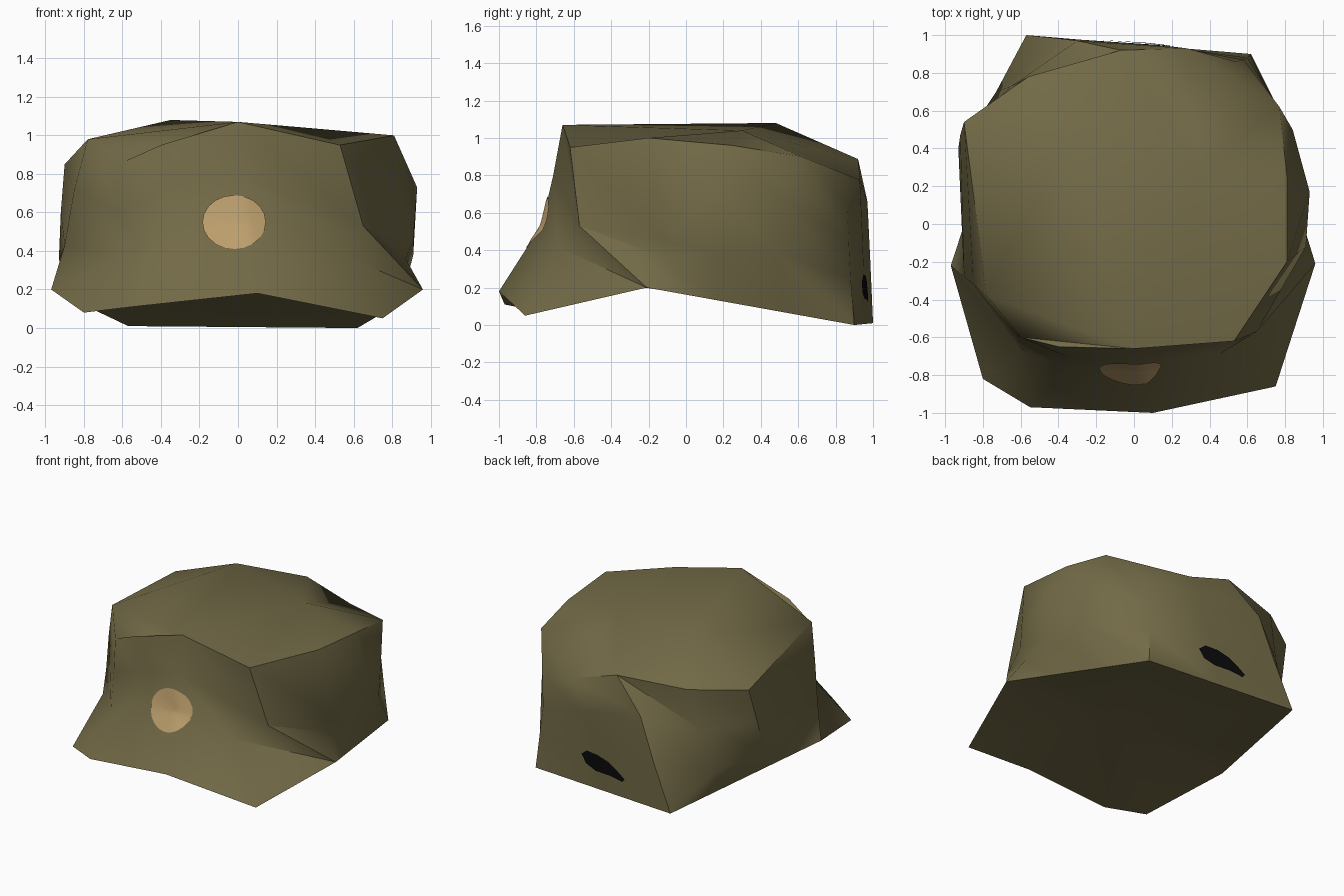
import bpy, bmesh, math
from mathutils import Vector
from mathutils.bvhtree import BVHTree

if "Cube" in bpy.data.objects:
    bpy.data.objects.remove(bpy.data.objects["Cube"])


def material(name, rgb):
    m = bpy.data.materials.new(name)
    m.diffuse_color = (*rgb, 1)
    m.use_nodes = True
    m.node_tree.nodes["Principled BSDF"].inputs["Base Color"].default_value = m.diffuse_color
    return m


OLIVE = material("olive cloth", (0.168, 0.143, 0.062))
TAN = material("tan badge", (0.50, 0.34, 0.15))
BLACK = material("black gap", (0.003, 0.003, 0.003))


def finish(bm, name, mat, angle):
    bmesh.ops.recalc_face_normals(bm, faces=bm.faces)
    mesh = bpy.data.meshes.new(name)
    bm.to_mesh(mesh)
    mesh.materials.append(mat)
    ob = bpy.data.objects.new(name, mesh)
    bpy.context.collection.objects.link(ob)
    bpy.ops.object.select_all(action='DESELECT')
    ob.select_set(True)
    bpy.context.view_layer.objects.active = ob
    bpy.ops.object.shade_smooth_by_angle(angle=math.radians(angle))


def split(a, b, parts):
    """Points strictly between two hem corners."""
    a, b = Vector(a), Vector(b)
    return [a.lerp(b, k / parts) for k in range(1, parts)]


# Hem, counter-clockwise from the front tip of the brim
side_r, back_r = (0.96, -0.21, 0.20), (0.62, 0.90, 0.00)
back_l, side_l = (-0.57, 1.00, 0.01), (-0.97, -0.22, 0.20)
hem = [(0.10, -1.00, 0.18), (0.75, -0.86, 0.05), side_r, *split(side_r, back_r, 3),
       back_r, *split(back_r, back_l, 2), back_l, *split(back_l, side_l, 3),
       side_l, (-0.80, -0.82, 0.08), (-0.55, -0.97, 0.11)]
# Top of the brim, running into the lower side
waist = [(0.05, -0.77, 0.54), (0.45, -0.69, 0.42), (0.87, -0.12, 0.36), (0.91, 0.17, 0.38),
         (0.82, 0.50, 0.38), (0.60, 0.88, 0.25), (0.10, 0.95, 0.30), (-0.42, 0.985, 0.35),
         (-0.73, 0.70, 0.25), (-0.93, 0.40, 0.355), (-0.90, -0.28, 0.43), (-0.58, -0.68, 0.38),
         (-0.30, -0.76, 0.52)]
# Widest part of the crown wall
bulge = [(0.00, -0.71, 0.80), (0.65, -0.57, 0.53), (0.91, -0.12, 0.45), (0.93, 0.17, 0.73),
         (0.84, 0.50, 0.68), (0.58, 0.87, 0.45), (0.20, 0.94, 0.55), (-0.30, 0.97, 0.66),
         (-0.65, 0.73, 0.55), (-0.92, 0.47, 0.60), (-0.85, -0.32, 0.72), (-0.62, -0.59, 0.60),
         (-0.36, -0.70, 0.72)]
# Upper rim
rim = [(0.00, -0.66, 1.07), (0.53, -0.62, 0.95), (0.81, -0.20, 1.00), (0.81, 0.25, 0.96),
       (0.77, 0.62, 0.90), (0.54, 0.86, 0.65), (0.28, 0.93, 0.775), (-0.07, 0.92, 0.887),
       (-0.56, 0.78, 0.855), (-0.90, 0.54, 0.85), (-0.78, -0.38, 0.98), (-0.60, -0.60, 0.86),
       (-0.40, -0.65, 0.95)]

# Cap body with flared brim
bm = bmesh.new()
rings = [[bm.verts.new(p) for p in ring] for ring in (hem, waist, bulge, rim)]
n = len(hem)
for level, (lo, hi) in enumerate(zip(rings, rings[1:])):
    for i in range(n):
        j = (i + 1) % n
        if level == 0 and i >= 6:
            tris = ((lo[i], lo[j], hi[j]), (lo[i], hi[j], hi[i]))
        else:
            tris = ((lo[i], lo[j], hi[i]), (lo[j], hi[j], hi[i]))
        for t in tris:
            bm.faces.new(t)

# Underside
under = bm.verts.new((0, -0.15, 0.22))
for i in range(n):
    bm.faces.new((rings[0][i], rings[0][(i + 1) % n], under))

# Crown top: two high points fanned out to the rim
left = bm.verts.new((-0.35, 0.48, 1.08))
right = bm.verts.new((0.35, 0.30, 1.04))
top = rings[3]
for peak, fan in ((right, (0, 1, 2, 3, 4, 6, 7)), (left, (7, 8, 9, 10, 0))):
    for a, b in zip(fan, fan[1:]):
        bm.faces.new((peak, top[a], top[b]))
for a, b, c in ((4, 5, 6), (10, 11, 0), (11, 12, 0)):
    bm.faces.new((top[a], top[b], top[c]))
bm.faces.new((right, top[7], left))
bm.faces.new((right, left, top[0]))

# Fold behind the right end of the brim
fold = bm.edges.get((rings[1][1], rings[1][2]))
bmesh.ops.rotate_edges(bm, edges=[fold], use_ccw=True)

bmesh.ops.recalc_face_normals(bm, faces=bm.faces)
tree = BVHTree.FromBMesh(bm)
finish(bm, "cap_body", OLIVE, 48)


def patch(name, mat, outline, centre, side):
    """Thin plate laid on the body, seen along y (side -1 front, +1 back)."""
    b = bmesh.new()
    cx, cz = centre

    def place(x, z):
        hit = tree.ray_cast(Vector((x, side * 3, z)), Vector((0, -side, 0)))[0]
        return b.verts.new(hit + Vector((0, side * 0.008, 0)))

    steps, m = 5, len(outline)
    mid = place(cx, cz)
    loops = [[place(cx + x * s / steps, cz + z * s / steps) for x, z in outline]
             for s in range(1, steps + 1)]
    for i in range(m):
        j = (i + 1) % m
        b.faces.new((mid, loops[0][i], loops[0][j]))
        for p, q in zip(loops, loops[1:]):
            b.faces.new((p[i], q[i], q[j], p[j]))
    finish(b, name, mat, 48)


# Front badge
circle = [math.tau * k / 20 for k in range(20)]
patch("front_badge", TAN, [(0.165 * math.cos(a), 0.14 * math.sin(a)) for a in circle],
      (-0.02, 0.55), -1)
# Back gap with a small drooping tail
patch("back_gap", BLACK,
      [(0.19, 0.03), (0.14, 0.07), (0.04, 0.065), (-0.05, 0.04), (-0.12, 0.0),
       (-0.19, -0.05), (-0.17, -0.075), (-0.06, -0.06), (0.06, -0.06), (0.15, -0.03)],
      (0.02, 0.20), 1)
